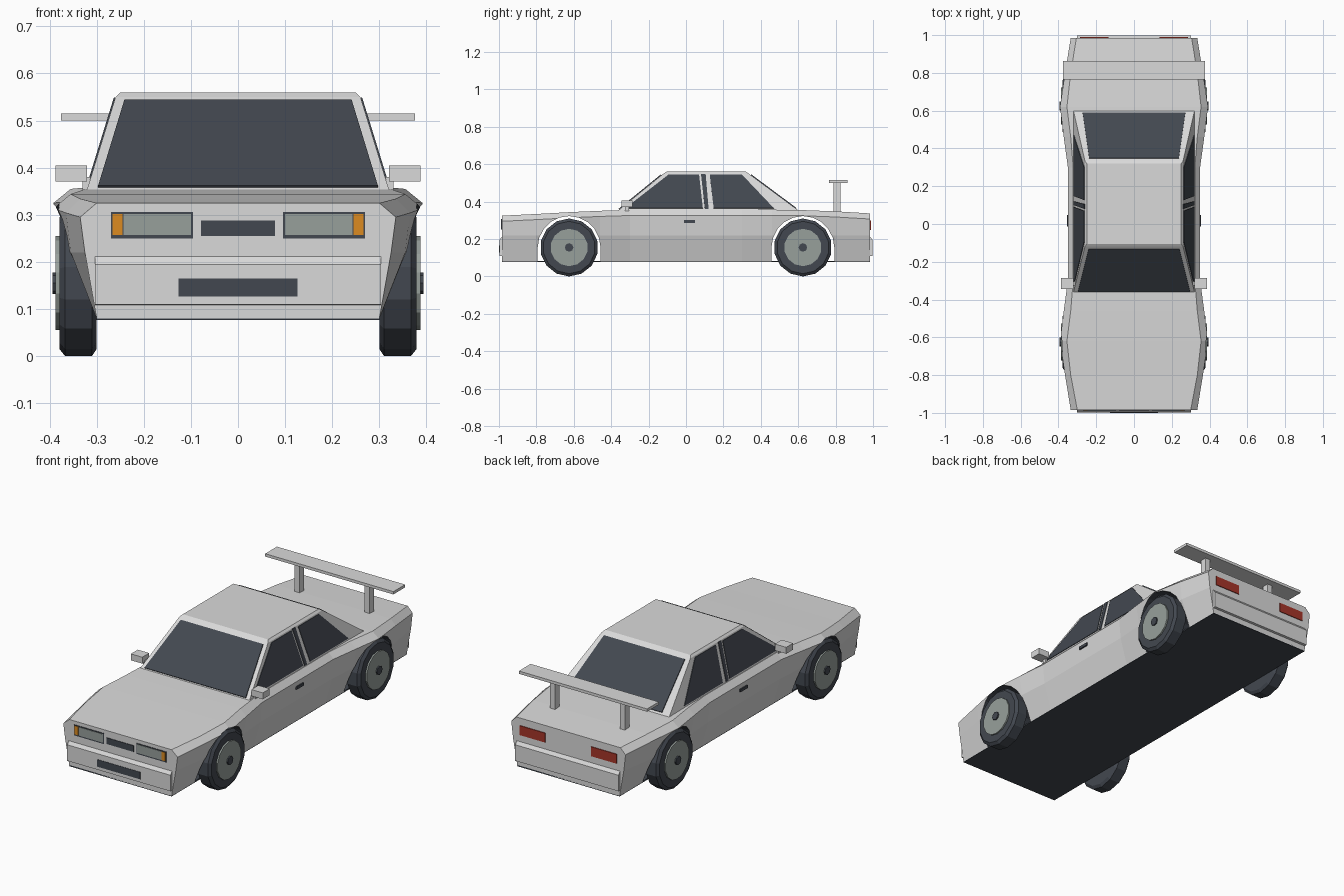
import bpy, bmesh
from math import sin, cos, pi
from mathutils import Vector

cube = bpy.data.objects.get("Cube")
if cube:
    bpy.data.objects.remove(cube, do_unlink=True)


def material(name, rgb):
    m = bpy.data.materials.new(name)
    m.use_nodes = True
    m.diffuse_color = (*rgb, 1)
    m.node_tree.nodes["Principled BSDF"].inputs["Base Color"].default_value = (*rgb, 1)
    return m


PAINT = material("pale grey paint", (0.7, 0.7, 0.7))
DARK = material("dark glass and rubber", (0.055, 0.064, 0.08))
SILVER = material("lamp and rim grey", (0.31, 0.35, 0.33))
AMBER = material("amber", (0.72, 0.26, 0.015))
RED = material("tail red", (0.38, 0.035, 0.022))


def add_mesh(name, verts, faces, *mats):
    bm = bmesh.new()
    vs = [bm.verts.new(v) for v in verts]
    for f in faces:
        bm.faces.new([vs[i] for i in f])
    bmesh.ops.recalc_face_normals(bm, faces=bm.faces)
    me = bpy.data.meshes.new(name)
    bm.to_mesh(me)
    bm.free()
    for m in mats:
        me.materials.append(m)
    ob = bpy.data.objects.new(name, me)
    bpy.context.collection.objects.link(ob)
    return ob


def loft(name, rings, *mats):
    """Skin equal-length closed rings and cap both ends."""
    n, k = len(rings[0]), len(rings)
    faces = [(a * n + i, a * n + (i + 1) % n, (a + 1) * n + (i + 1) % n, (a + 1) * n + i)
             for a in range(k - 1) for i in range(n)]
    faces += [tuple(range(n)), tuple(range((k - 1) * n, k * n))]
    return add_mesh(name, [p for r in rings for p in r], faces, *mats)


def prism(name, pts, shift, *mats):
    pts = [Vector(p) for p in pts]
    return loft(name, [pts, [p + Vector(shift) for p in pts]], *mats)


def box(name, x, y, z, mat):
    pts = [(x[0], y[0], z[0]), (x[1], y[0], z[0]), (x[1], y[1], z[0]), (x[0], y[1], z[0])]
    return prism(name, pts, (0, 0, z[1] - z[0]), mat)


def lathe(name, profile, y, z, mat, sides=14):
    """Turn (x, radius) points about a crosswise axle."""
    rings = [[(x, y + r * sin(2 * pi * i / sides), z - r * cos(2 * pi * i / sides))
              for i in range(sides)] for x, r in profile]
    return loft(name, rings, mat)


SIDES = (("left", 1), ("right", -1))
ENDS = (("front", -1), ("rear", 1))

# Lower body: y, waist, shoulder and deck half widths, deck height
sections = [
    (-0.985, 0.325, 0.335, 0.30, 0.325),
    (-0.80, 0.355, 0.365, 0.335, 0.334),
    (-0.62, 0.372, 0.392, 0.355, 0.344),
    (-0.46, 0.352, 0.372, 0.335, 0.351),
    (-0.30, 0.34, 0.35, 0.322, 0.356),
    (0.30, 0.34, 0.35, 0.322, 0.357),
    (0.46, 0.352, 0.372, 0.335, 0.357),
    (0.62, 0.372, 0.392, 0.355, 0.355),
    (0.80, 0.355, 0.365, 0.335, 0.348),
    (0.985, 0.325, 0.335, 0.305, 0.337),
]
rings = []
for y, waist, shoulder, deck, top in sections:
    half = [(0.30, 0.08), (waist, 0.22), (shoulder, top - 0.03), (deck, top)]
    rings.append([(x, y, z) for x, z in half] + [(-x, y, z) for x, z in reversed(half)])
body = loft("body", rings, PAINT, DARK)

# Wheel arches cut through the body
AXLE, HUB_Z = 0.625, 0.155
for end, s in ENDS:
    arch = [(-1, s * AXLE + 0.168 * cos(pi * i / 10), HUB_Z + 0.168 * sin(pi * i / 10))
            for i in range(11)]
    arch += [(-1, s * AXLE - 0.168, 0), (-1, s * AXLE + 0.168, 0)]
    cutter = prism(end + "_arch_cutter", arch, (2, 0, 0), PAINT, DARK)
    cutter.hide_render = True
    for p in cutter.data.polygons:
        p.material_index = 1
    mod = body.modifiers.new("arch", "BOOLEAN")
    mod.operation, mod.solver, mod.object = "DIFFERENCE", "EXACT", cutter
    bpy.context.view_layer.objects.active = body
    bpy.ops.object.modifier_apply(modifier=mod.name)
    bpy.data.objects.remove(cutter, do_unlink=True)

box("floor", (-0.30, 0.30), (-0.985, 0.985), (0.077, 0.084), DARK)

# Cabin
BASE, EAVE, ROOF = 0.35, 0.55, 0.56


def side_x(z):
    return 0.32 - (z - 0.355) * 0.308


rings = []
for z, x, y0, y1 in ((BASE, side_x(BASE), -0.366, 0.605),
                     (EAVE, side_x(EAVE), -0.12, 0.335),
                     (ROOF, 0.25, -0.105, 0.32)):
    rings.append([(-x, y0, z), (x, y0, z), (x, y1, z), (-x, y1, z)])
loft("cabin", rings, PAINT)

# Windscreen and rear window
prism("windscreen", [(-0.297, -0.357, 0.358), (0.297, -0.357, 0.358),
                     (0.241, -0.132, 0.541), (-0.241, -0.132, 0.541)],
      (0, -0.003, 0.004), DARK)
prism("rear_window", [(-0.272, 0.588, 0.362), (0.272, 0.588, 0.362),
                      (0.237, 0.346, 0.542), (-0.237, 0.346, 0.542)],
      (0, 0.003, 0.004), DARK)

# Side windows as (y, z) outlines
windows = {
    "front_side_window": [(-0.325, 0.364), (0.09, 0.364), (0.07, 0.543), (-0.095, 0.543)],
    "door_pillar_trim": [(0.101, 0.36), (0.121, 0.36), (0.105, 0.548), (0.08, 0.548)],
    "rear_side_window": [(0.148, 0.364), (0.47, 0.364), (0.30, 0.543), (0.127, 0.543)],
}
for side, s in SIDES:
    for name, outline in windows.items():
        prism(side + "_" + name, [(s * (side_x(z) - 0.001), y, z) for y, z in outline],
              (s * 0.004, 0, 0.001), DARK)

    # Mirror, door handle and wing post
    box(side + "_mirror", (s * 0.32, s * 0.387), (-0.345, -0.287), (0.371, 0.405), PAINT)
    box(side + "_mirror_stalk", (s * 0.29, s * 0.33), (-0.325, -0.305), (0.35, 0.38), PAINT)
    box(side + "_door_handle", (s * 0.34, s * 0.354), (-0.012, 0.048), (0.286, 0.301), DARK)
    box(side + "_wing_post", (s * 0.19, s * 0.22), (0.788, 0.826), (0.335, 0.502), PAINT)

    # Lamps
    box(side + "_headlamp_housing", (s * 0.095, s * 0.27), (-0.988, -0.98), (0.25, 0.306), DARK)
    box(side + "_headlamp", (s * 0.10, s * 0.243), (-0.990, -0.983), (0.257, 0.302), SILVER)
    box(side + "_indicator", (s * 0.245, s * 0.266), (-0.990, -0.983), (0.257, 0.302), AMBER)
    box(side + "_tail_lamp", (s * 0.135, s * 0.285), (0.982, 0.989), (0.248, 0.298), RED)

    # Wheels
    for end, e in ENDS:
        tag = end + "_" + side
        y = e * AXLE
        lathe(tag + "_tyre", [(s * 0.30, 0.14), (s * 0.31, 0.155), (s * 0.367, 0.155),
                              (s * 0.379, 0.14)], y, HUB_Z, DARK)
        lathe(tag + "_rim", [(s * 0.35, 0.1), (s * 0.387, 0.1)], y, HUB_Z, SILVER)
        lathe(tag + "_hub", [(s * 0.37, 0.023), (s * 0.394, 0.023)], y, HUB_Z, DARK, 8)

# Bumpers with a sloped upper lip
for end, e in ENDS:
    profile = [(0.98, 0.108), (0.998, 0.11), (0.998, 0.195), (0.984, 0.213), (0.98, 0.213)]
    prism(end + "_bumper", [(-0.303, e * y, z) for y, z in profile], (0.606, 0, 0), PAINT)

# Grilles and wing
box("upper_grille", (-0.079, 0.079), (-0.988, -0.98), (0.255, 0.288), DARK)
box("lower_grille", (-0.126, 0.126), (-1.0, -0.994), (0.127, 0.165), DARK)
box("rear_wing", (-0.376, 0.376), (0.765, 0.863), (0.5, 0.515), PAINT)
